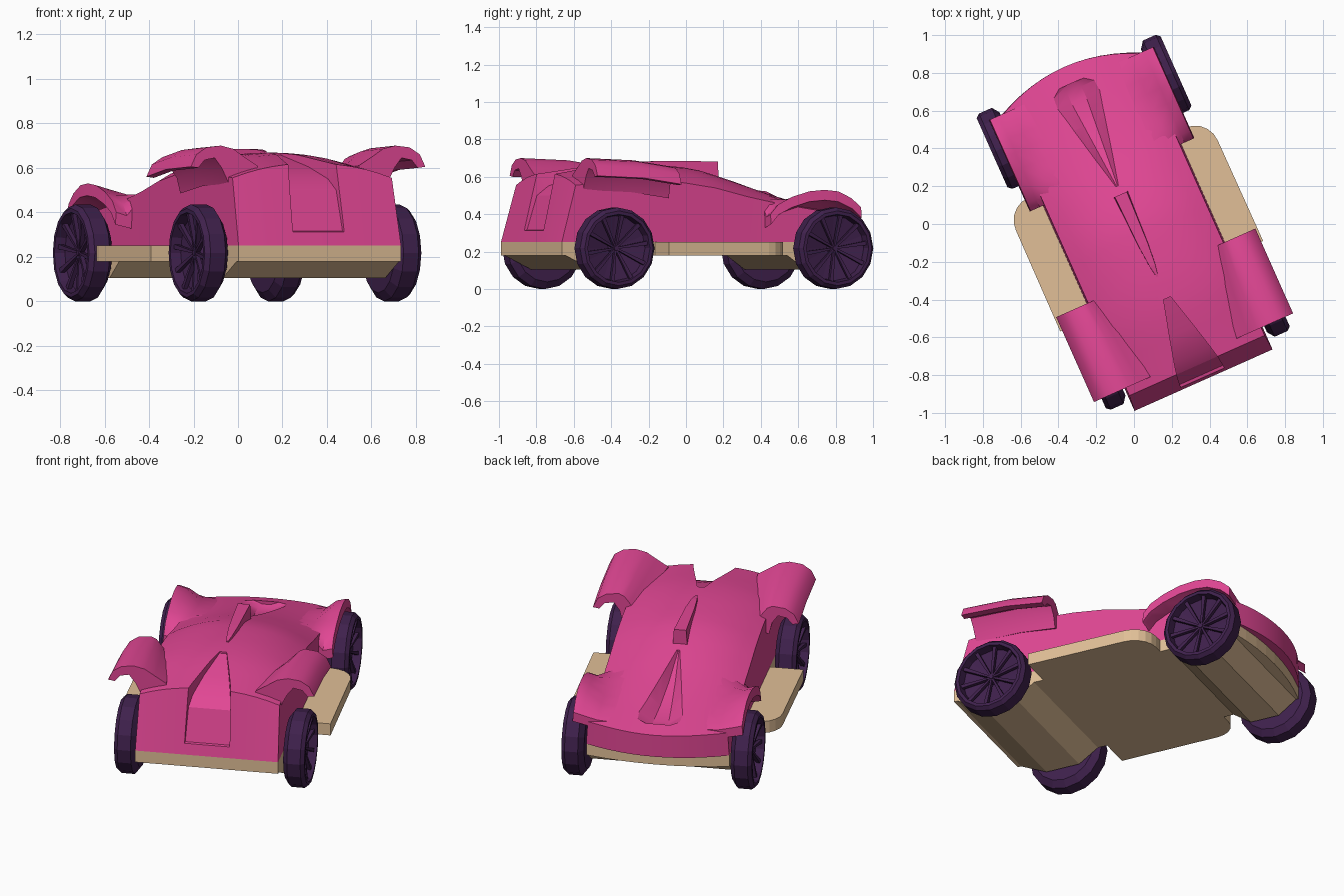
import bpy, bmesh, math
from mathutils import Vector

cube = bpy.data.objects.get("Cube")
if cube:
    bpy.data.objects.remove(cube, do_unlink=True)

YAW = math.radians(24)   # the whole car stands turned on the ground


def material(name, rgb):
    m = bpy.data.materials.new(name)
    m.use_nodes = True
    m.diffuse_color = (*rgb, 1)
    m.node_tree.nodes["Principled BSDF"].inputs["Base Color"].default_value = (*rgb, 1)
    return m


PINK = material("pink paint", (0.75, 0.062, 0.295))
TAN = material("tan chassis", (0.75, 0.52, 0.31))
PURPLE = material("dark purple", (0.05, 0.015, 0.073))


def finish(name, bm, mat, angle=0):
    bmesh.ops.remove_doubles(bm, verts=bm.verts, dist=0.0005)
    bmesh.ops.recalc_face_normals(bm, faces=bm.faces)
    mesh = bpy.data.meshes.new(name)
    bm.to_mesh(mesh)
    bm.free()
    mesh.materials.append(mat)
    ob = bpy.data.objects.new(name, mesh)
    ob.rotation_euler.z = YAW
    bpy.context.collection.objects.link(ob)
    if angle:
        smooth(ob, angle)
    return ob


def smooth(ob, angle):
    bpy.ops.object.select_all(action='DESELECT')
    ob.select_set(True)
    bpy.context.view_layer.objects.active = ob
    bpy.ops.object.shade_smooth_by_angle(angle=math.radians(angle))


def loft(bm, *rings):
    """Skin closed rings of equal length and cap both ends."""
    vs = [[bm.verts.new(p) for p in ring] for ring in rings]
    for a, b in zip(vs, vs[1:]):
        for i in range(len(a)):
            j = (i + 1) % len(a)
            bm.faces.new((a[i], a[j], b[j], b[i]))
    bm.faces.new(vs[0])
    bm.faces.new(vs[-1])


def solid(name, mat, *rings, angle=0):
    bm = bmesh.new()
    loft(bm, *rings)
    return finish(name, bm, mat, angle)


def prism(name, mat, outline, z0, z1):
    return solid(name, mat, [(x, y, z0) for x, y in outline], [(x, y, z1) for x, y in outline])


def interp(table, v):
    for (a, za), (b, zb) in zip(table, table[1:]):
        if v <= b:
            return za + (zb - za) * max(0, (v - a) / (b - a))
    return table[-1][1]


# Body shell: a height field with leaning tail and curved nose
SPINE = [(-0.82, 0.62), (-0.5, 0.665), (-0.3, 0.67), (0, 0.65), (0.2, 0.59),
         (0.4, 0.52), (0.6, 0.46), (0.91, 0.38)]
SHOULDER = [(-0.82, 0.555), (-0.45, 0.585), (-0.2, 0.57), (0, 0.54), (0.2, 0.49),
            (0.4, 0.45), (0.6, 0.42), (0.91, 0.37)]


def roof(u, v):
    t = abs(u / 0.4) ** 2.2
    return interp(SPINE, v) * (1 - t) + interp(SHOULDER, v) * t


def nose(u, tip, bow):
    return tip - bow * (u / 0.4) ** 2


NU, NV = 12, 18
bm = bmesh.new()
top, low = [], []
for i in range(NV + 1):
    t = i / NV
    rt, rl = [], []
    for j in range(NU + 1):
        u = -0.4 + 0.8 * j / NU
        tip = nose(u, 0.91, 0.095)
        v = -0.82 + t * (tip + 0.82)
        rt.append(bm.verts.new((u * 0.98, v, roof(u, v))))
        rl.append(bm.verts.new((u, -0.905 + t * (tip + 0.905), 0.25)))
    top.append(rt)
    low.append(rl)
for g in (top, low):
    for i in range(NV):
        for j in range(NU):
            bm.faces.new((g[i][j], g[i][j + 1], g[i + 1][j + 1], g[i + 1][j]))
for i in range(NV):
    for j in (0, NU):
        bm.faces.new((top[i][j], top[i + 1][j], low[i + 1][j], low[i][j]))
for j in range(NU):
    for i in (0, NV):
        bm.faces.new((top[i][j], top[i][j + 1], low[i][j + 1], low[i][j]))
body = finish("body_shell", bm, PINK)


def carve(cutter):
    cutter.hide_render = True
    mod = body.modifiers.new("carve", 'BOOLEAN')
    mod.operation, mod.solver, mod.object = 'DIFFERENCE', 'EXACT', cutter
    bpy.ops.object.select_all(action='DESELECT')
    bpy.context.view_layer.objects.active = body
    body.select_set(True)
    bpy.ops.object.modifier_apply(modifier=mod.name)
    bpy.data.objects.remove(cutter, do_unlink=True)


# Tail channel, narrowing toward the roof, its floor rolling over the tail
carve(solid("tail_cutter", PINK, *[
    [(-w, v, z), (w, v, z), (w, v, 0.9), (-w, v, 0.9)]
    for v, w, z in ((-0.95, 0.13, 0.3), (-0.875, 0.125, 0.315), (-0.82, 0.118, 0.5),
                    (-0.76, 0.105, 0.55), (-0.62, 0.07, 0.605), (-0.43, 0.02, 0.657))]))

# Hood duct, a teardrop trough with sloping walls
stations = [(0.22, 0.008, 0.57), (0.4, 0.05, 0.47), (0.58, 0.09, 0.405),
            (0.72, 0.122, 0.375), (0.78, 0.118, 0.375), (0.815, 0.07, 0.385)]
carve(solid("duct_cutter", PINK, *[
    [(-w * 0.35, v, z), (w * 0.35, v, z), (w, v, roof(w, v)), (w, v, 0.8),
     (-w, v, 0.8), (-w, v, roof(w, v))] for v, w, z in stations]))
smooth(body, 28)

# Roof scoop
solid("roof_scoop", PINK, *[
    [(-w, v, 0.56), (w, v, 0.56), (w * 0.8, v, z), (-w * 0.8, v, z)]
    for v, w, z in ((0.172, 0.043, 0.682), (-0.12, 0.032, 0.685), (-0.24, 0.02, 0.682),
                    (-0.305, 0.006, 0.674))])

# Chassis floor with gently curved nose
us = [0.4 - 0.1 * k for k in range(9)]
prism("chassis_floor", TAN,
      [(-0.4, -0.905), (0.4, -0.905)] + [(u, nose(u, 0.86, 0.05)) for u in us], 0.18, 0.25)

# Axle housings below the floor
for name, prof in (("rear_axle_housing", [(-0.905, 0.19), (-0.73, 0.105), (-0.53, 0.105), (-0.4, 0.19)]),
                   ("front_axle_housing", [(0.4, 0.19), (0.52, 0.105), (0.69, 0.105), (0.81, 0.19)])):
    solid(name, TAN, [(-0.4, v, z) for v, z in prof], [(0.4, v, z) for v, z in prof])


def wheel(name, side, v0, segments=16, radius=0.218):
    bm = bmesh.new()
    # tyre and conical dished rim
    prof = [(0.18, 0.41), (radius, 0.438), (radius, 0.512), (0.2, 0.533),
            (0.182, 0.533), (0.174, 0.485), (0.03, 0.455), (0.012, 0.5)]
    rings = []
    for r, u in prof:
        rings.append([(side * u, v0 + r * math.cos(a), radius + r * math.sin(a))
                      for a in (math.tau * k / segments for k in range(segments))])
    loft(bm, *rings)
    # spokes
    for k in range(10):
        a = math.tau * (k + 0.25) / 10
        out = Vector((0, math.cos(a), math.sin(a)))
        across = Vector((0, -math.sin(a), math.cos(a)))
        back = Vector((-side * 0.02, 0, 0))
        ends = []
        for r, w, u in ((0.01, 0.005, 0.495), (0.18, 0.011, 0.518)):
            mid = Vector((side * u, v0, radius)) + out * r
            ends.append([mid - across * w, mid + across * w,
                         mid + across * w + back, mid - across * w + back])
        loft(bm, *ends)
    finish(name, bm, PURPLE)


REAR_SECTION = [(0.25, 0.61), (0.315, 0.65), (0.37, 0.686), (0.43, 0.7), (0.5, 0.692),
                (0.55, 0.66), (0.577, 0.605), (0.54, 0.6), (0.51, 0.635), (0.46, 0.645),
                (0.425, 0.6), (0.39, 0.53), (0.25, 0.55)]
ARCH = [(0.285, 0.4), (0.33, 0.452), (0.41, 0.492), (0.51, 0.522), (0.6, 0.53),
        (0.68, 0.522), (0.76, 0.485), (0.815, 0.435)]


def pinch(u, k):
    return u if u > 0.43 else 0.43 - (0.43 - u) * k


for s, side in ((1, "left"), (-1, "right")):
    # Running board with rounded front corner
    arc = [(0.455 + 0.13 * math.cos(a), 0.225 + 0.13 * math.sin(a))
           for a in (math.pi / 2 * k / 5 for k in range(6))]
    prism(side + "_running_board", TAN,
          [(s * u, v) for u, v in [(0.36, -0.36), (0.588, -0.36)] + arc + [(0.36, 0.355)]],
          0.18, 0.25)

    # Rear fender, an arched wing dropping and narrowing toward the front
    solid(side + "_rear_fender", PINK,
          *[[(s * pinch(u, k), v, z - drop) for u, z in REAR_SECTION]
            for v, drop, k in ((-0.775, 0, 1), (-0.5, 0.012, 0.8), (-0.283, 0.045, 0.5))],
          angle=35)

    # Front fender, dipping beside the hood then curling up over the wheel
    rings = []
    for v, z in ARCH:
        h = roof(0.24, v)
        m = roof(0.34, v) * 0.8 + z * 0.2
        rings.append([(s * 0.24, v, h - 0.005), (s * 0.34, v, m), (s * 0.42, v, z - 0.015),
                      (s * 0.472, v, z), (s * 0.477, v, z - 0.055),
                      (s * 0.39, v, z - 0.075), (s * 0.24, v, h - 0.1)])
    solid(side + "_front_fender", PINK, *rings, angle=35)

    wheel(side + "_front_wheel", s, 0.65)
    wheel(side + "_rear_wheel", s, -0.63)
